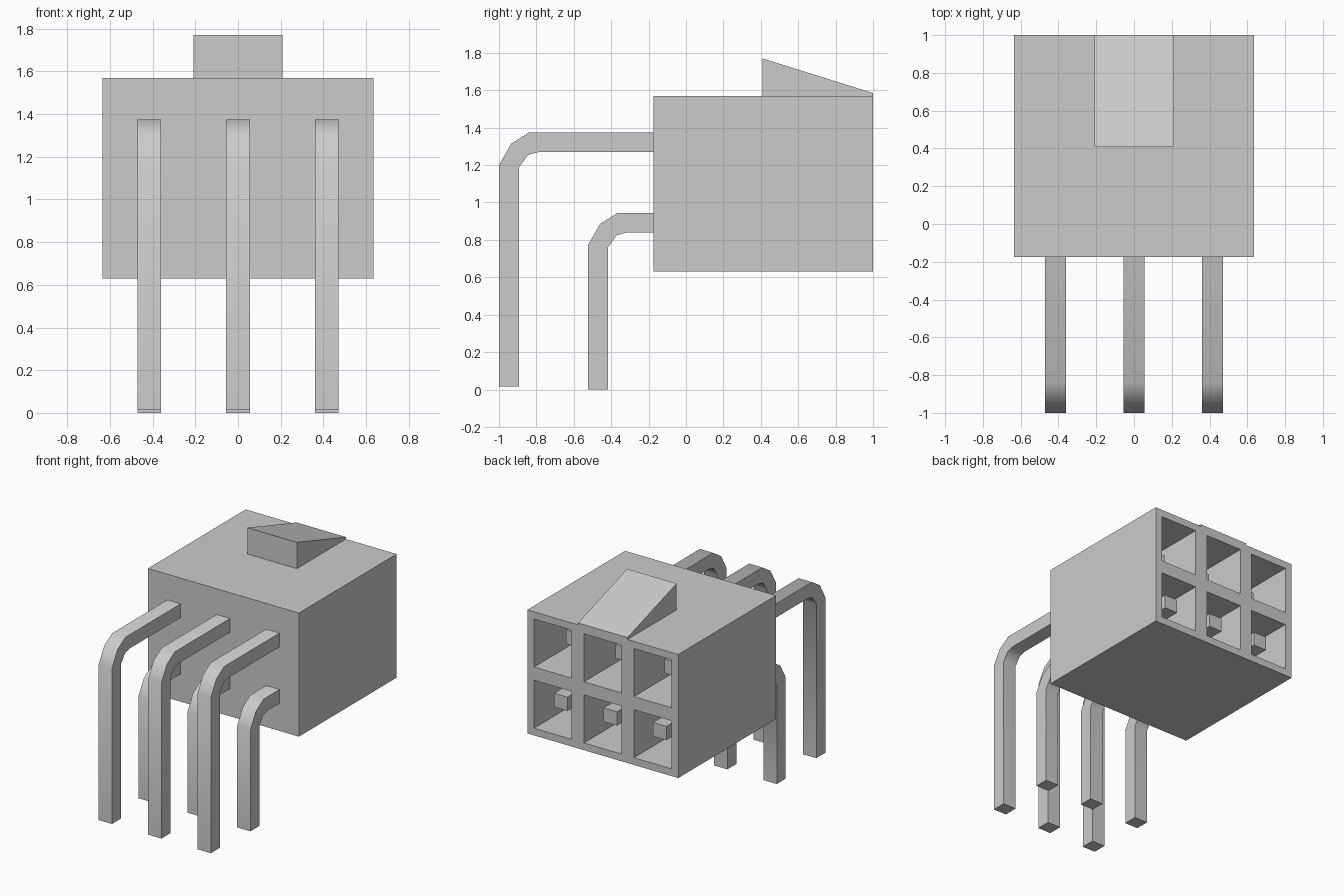
import bpy, bmesh, math

cube = bpy.data.objects.get("Cube")
if cube:
    bpy.data.objects.remove(cube, do_unlink=True)

grey = bpy.data.materials.new("light_grey")
grey.use_nodes = True
COLOUR = (0.6, 0.6, 0.6, 1)
grey.diffuse_color = COLOUR
grey.node_tree.nodes["Principled BSDF"].inputs["Base Color"].default_value = COLOUR

FRONT, BACK = -0.175, 1.0
POCKET_END = 0.0
PITCH = 0.42


def finish(bm, name, smooth=False):
    bmesh.ops.recalc_face_normals(bm, faces=bm.faces)
    mesh = bpy.data.meshes.new(name)
    bm.to_mesh(mesh)
    bm.free()
    mesh.materials.append(grey)
    if smooth:
        mesh.shade_smooth()
        mesh.set_sharp_from_angle(angle=math.radians(40))
    obj = bpy.data.objects.new(name, mesh)
    bpy.context.collection.objects.link(obj)
    return obj


def side_profile(name, points, width, x=0, smooth=False):
    """Extrude a closed (y, z) outline across x."""
    bm = bmesh.new()
    face = bm.faces.new([bm.verts.new((x - width / 2, y, z)) for y, z in points])
    out = bmesh.ops.extrude_face_region(bm, geom=[face], use_keep_orig=True)
    for v in out["geom"]:
        if isinstance(v, bmesh.types.BMVert):
            v.co.x += width
    return finish(bm, name, smooth)


# Housing: a cell grid for the open face, extruded into a block with six pockets
xs = [-0.635]
for col in (-1, 0, 1):
    xs += [col * PITCH - 0.158, col * PITCH + 0.158]
xs.append(0.635)
zs = [0.63, 0.685, 1.05, 1.15, 1.515, 1.57]
bm = bmesh.new()
grid = [[bm.verts.new((x, BACK, z)) for z in zs] for x in xs]
pockets = []
for i in range(len(xs) - 1):
    for j in range(len(zs) - 1):
        face = bm.faces.new((grid[i][j], grid[i][j + 1],
                             grid[i + 1][j + 1], grid[i + 1][j]))
        if i % 2 and j % 2:
            pockets.append(face)
out = bmesh.ops.extrude_face_region(bm, geom=bm.faces[:], use_keep_orig=True)
for v in out["geom"]:
    if isinstance(v, bmesh.types.BMVert):
        v.co.y = FRONT
for face in bmesh.ops.extrude_discrete_faces(bm, faces=pockets)["faces"]:
    for v in face.verts:
        v.co.y = POCKET_END
finish(bm, "housing")

# Latch ramp on top of the housing
side_profile("latch_ramp", [(0.41, 1.57), (0.41, 1.77), (BACK, 1.585), (BACK, 1.57)], 0.416)


# Bent square pins; the bend is the same on both rows
def pin(name, x, y, top, foot, tip):
    outer = [(y, foot), (y, top - 0.175), (y + 0.065, top - 0.06), (y + 0.16, top)]
    inner = [(y + 0.21, top - 0.105), (y + 0.155, top - 0.12),
             (y + 0.108, top - 0.185), (y + 0.108, foot)]
    end = [(tip, top), (tip, top - 0.105)]
    side_profile(name, outer + end + inner, 0.112, x, True)


for side, col in (("right", -1), ("middle", 0), ("left", 1)):
    pin("upper_pin_" + side, col * PITCH * 0.99, -1.0, 1.374, 0.015, 0.77)
    pin("lower_pin_" + side, col * PITCH * 0.99, -0.525, 0.945, 0.0, 0.91)
